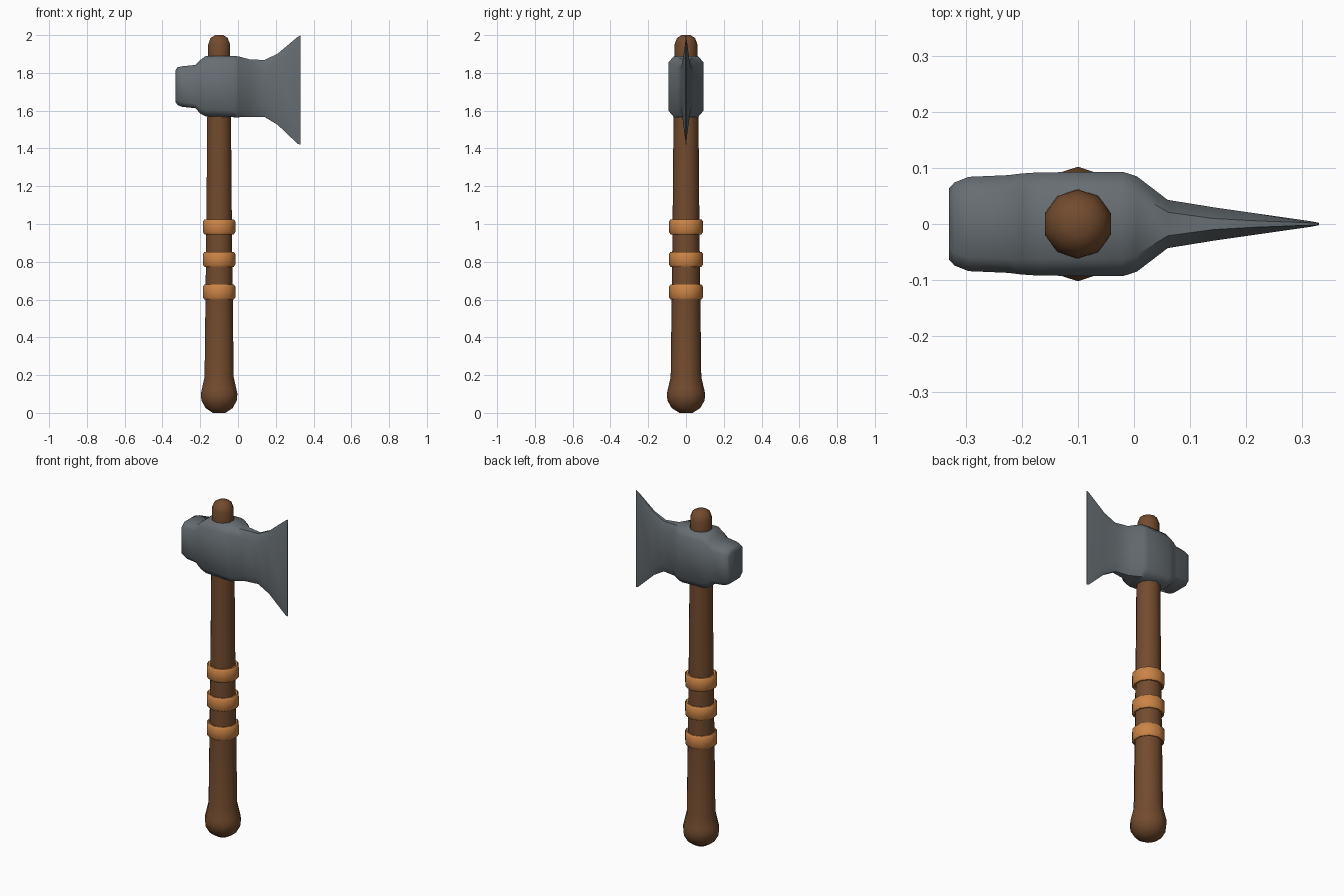
import bpy, bmesh, math

if "Cube" in bpy.data.objects:
    bpy.data.objects.remove(bpy.data.objects["Cube"])


def material(name, colour):
    m = bpy.data.materials.new(name)
    m.use_nodes = True
    m.diffuse_color = (*colour, 1)
    m.node_tree.nodes["Principled BSDF"].inputs["Base Color"].default_value = (*colour, 1)
    return m


wood = material("brown wood", (0.17, 0.07, 0.027))
leather = material("orange leather", (0.60, 0.23, 0.06))
steel = material("grey steel", (0.135, 0.155, 0.17))

AXIS = -0.1  # x of the handle


def loft(name, rings, mat, closed=False, angle=50):
    """Skin a list of point rings; cap the ends unless closed into a loop."""
    bm = bmesh.new()
    loops = [[bm.verts.new(p) for p in ring] for ring in rings]
    pairs = list(zip(loops, loops[1:]))
    if closed:
        pairs.append((loops[-1], loops[0]))
    for a, b in pairs:
        for i in range(len(a)):
            j = (i + 1) % len(a)
            bm.faces.new((a[i], a[j], b[j], b[i]))
    if not closed:
        bm.faces.new(loops[0])
        bm.faces.new(loops[-1])
    bmesh.ops.recalc_face_normals(bm, faces=bm.faces)
    mesh = bpy.data.meshes.new(name)
    bm.to_mesh(mesh)
    bm.free()
    mesh.materials.append(mat)
    ob = bpy.data.objects.new(name, mesh)
    bpy.context.collection.objects.link(ob)
    bpy.ops.object.select_all(action="DESELECT")
    ob.select_set(True)
    bpy.context.view_layer.objects.active = ob
    bpy.ops.object.shade_smooth_by_angle(angle=math.radians(angle))
    return ob


def circle(r, z, sides=10):
    turns = [math.pi / 2 + math.tau * i / sides for i in range(sides)]
    return [(AXIS + r * math.cos(t), r * math.sin(t), z) for t in turns]


# Handle with rounded pommel and domed top: radius, height
handle = [(0.035, 0), (0.075, 0.025), (0.098, 0.065), (0.102, 0.1), (0.095, 0.13),
          (0.081, 0.19), (0.076, 0.6), (0.071, 1.0), (0.066, 1.57), (0.062, 1.89),
          (0.061, 1.95), (0.048, 1.985), (0.022, 2.0)]
loft("handle", [circle(r, z) for r, z in handle], wood)

# Three grip wraps, each a thick rounded band
band = [(0.068, -0.038), (0.082, -0.04), (0.09, -0.028),
        (0.09, 0.028), (0.082, 0.04), (0.068, 0.038)]
for label, height in (("lower", 0.64), ("middle", 0.813), ("upper", 0.985)):
    loft(label + "_grip_wrap", [circle(r, height + z) for r, z in band], leather, closed=True)


# Head: chamfered sections from hammer poll to cutting edge
def section(x, w, low, high, cy, cz):
    quarter = [(w, high - cz), (w - cy, high), (cy - w, high), (-w, high - cz),
               (-w, low + cz), (cy - w, low), (w - cy, low), (w, low + cz)]
    return [(x, y, z) for y, z in quarter]


# x, half width, bottom, top, chamfer across, chamfer up
head = [(-0.33, 0.063, 1.645, 1.815, 0.02, 0.02),
        (-0.32, 0.074, 1.63, 1.83, 0.022, 0.022),
        (-0.295, 0.084, 1.62, 1.835, 0.025, 0.025),
        (-0.225, 0.087, 1.613, 1.842, 0.025, 0.025),
        (-0.2, 0.09, 1.585, 1.868, 0.027, 0.03),
        (-0.17, 0.092, 1.57, 1.89, 0.03, 0.035),
        (-0.02, 0.093, 1.565, 1.89, 0.03, 0.035),
        (0.005, 0.085, 1.565, 1.887, 0.03, 0.035),
        (0.06, 0.043, 1.567, 1.872, 0.022, 0.04),
        (0.14, 0.03, 1.567, 1.868, 0.02, 0.05),
        (0.21, 0.02, 1.525, 1.902, 0.014, 0.05),
        (0.315, 0.005, 1.425, 1.99, 0.003, 0.04),
        (0.33, 0.002, 1.42, 1.998, 0.001, 0.03)]
loft("axe_head", [section(*s) for s in head], steel)
